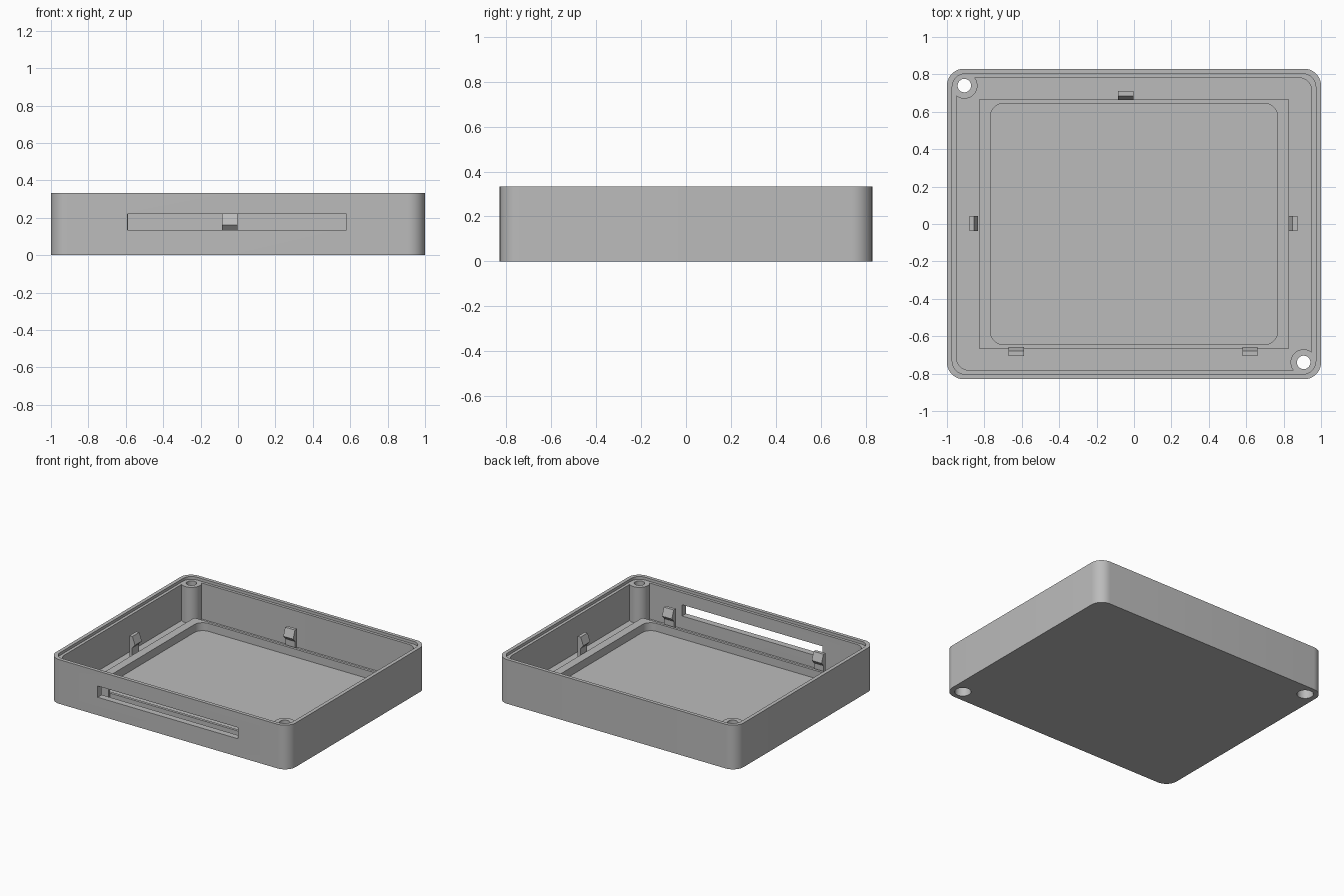
import bpy, bmesh, math
from mathutils import Vector

cube = bpy.data.objects.get("Cube")
if cube:
    bpy.data.objects.remove(cube, do_unlink=True)

grey = bpy.data.materials.new("plain_grey")
grey.use_nodes = True
grey.diffuse_color = (0.5, 0.5, 0.5, 1)
grey.node_tree.nodes["Principled BSDF"].inputs["Base Color"].default_value = (0.5, 0.5, 0.5, 1)

HEIGHT, LEDGE, FLOOR, RIDGE = 0.333, 0.312, 0.04, 0.10


def extrude(name, points, offset):
    """Closed prism: a flat outline swept along an offset."""
    bm = bmesh.new()
    face = bm.faces.new([bm.verts.new(p) for p in points])
    swept = bmesh.ops.extrude_face_region(bm, geom=[face])["geom"]
    moved = [v for v in swept if isinstance(v, bmesh.types.BMVert)]
    bmesh.ops.translate(bm, verts=moved, vec=Vector(offset))
    bmesh.ops.recalc_face_normals(bm, faces=bm.faces)
    mesh = bpy.data.meshes.new(name)
    bm.to_mesh(mesh)
    bm.free()
    mesh.materials.append(grey)
    obj = bpy.data.objects.new(name, mesh)
    bpy.context.collection.objects.link(obj)
    return obj


def slab(name, hx, hy, radius, z0, z1, centre=(0, 0)):
    """Rounded rectangle prism; a zero radius gives sharp corners."""
    pts = []
    steps = 10 if radius else 0
    for i, (sx, sy) in enumerate([(1, 1), (-1, 1), (-1, -1), (1, -1)]):
        for k in range(steps + 1):
            a = math.pi / 2 * (i + k / max(steps, 1))
            pts.append((centre[0] + sx * (hx - radius) + radius * math.cos(a),
                        centre[1] + sy * (hy - radius) + radius * math.sin(a), z0))
    return extrude(name, pts, (0, 0, z1 - z0))


def cylinder(name, centre, radius, z0, z1):
    pts = [(centre[0] + radius * math.cos(i * math.tau / 40),
            centre[1] + radius * math.sin(i * math.tau / 40), z0) for i in range(40)]
    return extrude(name, pts, (0, 0, z1 - z0))


def activate(obj):
    bpy.ops.object.select_all(action="DESELECT")
    obj.select_set(True)
    bpy.context.view_layer.objects.active = obj


def combine(target, tool, operation="DIFFERENCE"):
    """Apply a boolean and discard the tool."""
    mod = target.modifiers.new("boolean", "BOOLEAN")
    mod.operation, mod.object, mod.solver = operation, tool, "EXACT"
    activate(target)
    bpy.ops.object.modifier_apply(modifier=mod.name)
    bpy.data.objects.remove(tool, do_unlink=True)


# Tray with a stepped rim
tray = slab("tray", 1, 0.83, 0.09, 0, HEIGHT)
combine(tray, slab("lip_cutter", 0.972, 0.803, 0.07, LEDGE, 1))
combine(tray, slab("cavity_cutter", 0.95, 0.782, 0.07, FLOOR, 1))

# Screw bosses in two opposite corners, bored through and widened below
for sign in (-1, 1):
    spot = (sign * 0.907, sign * -0.74)
    combine(tray, cylinder("boss", spot, 0.07, 0.01, LEDGE), "UNION")
    combine(tray, cylinder("bore", spot, 0.036, -1, 1))
    combine(tray, cylinder("screw_head_recess", spot, 0.056, -1, 0.15))

# Long opening in the front wall
combine(tray, extrude("slot_cutter", [(-0.59, -1, 0.135), (0.58, -1, 0.135),
                                      (0.58, -1, 0.22), (-0.59, -1, 0.22)], (0, 0.4, 0)))

# Raised support frame on the floor
frame = slab("support_frame", 0.83, 0.665, 0, FLOOR - 0.015, RIDGE)
combine(frame, slab("frame_cutter", 0.767, 0.645, 0.07, -1, 1))

# Snap clip section: distance inward from its back, and height
CLIP = [(0, FLOOR - 0.01), (0, 0.22), (0.025, 0.22), (0.047, 0.16),
        (0.022, 0.132), (0.022, FLOOR - 0.01)]


def clip(name, back, inward):
    back, inward = Vector(back), Vector(inward)
    side = Vector((-inward.y, inward.x, 0)) * 0.082
    pts = [back - side / 2 + inward * d + Vector((0, 0, z)) for d, z in CLIP]
    return extrude(name, pts, side)


clips = [clip("back_clip", (-0.045, 0.71, 0), (0, -1, 0)),
         clip("right_clip", (-0.88, 0.003, 0), (1, 0, 0)),
         clip("left_clip", (0.873, 0.003, 0), (-1, 0, 0)),
         clip("front_right_clip", (-0.63, -0.705, 0), (0, 1, 0)),
         clip("front_left_clip", (0.62, -0.705, 0), (0, 1, 0))]

# Smooth the round corners, keep the edges crisp
for obj in [tray, frame]:
    activate(obj)
    bpy.ops.object.shade_smooth_by_angle(angle=math.radians(30))
